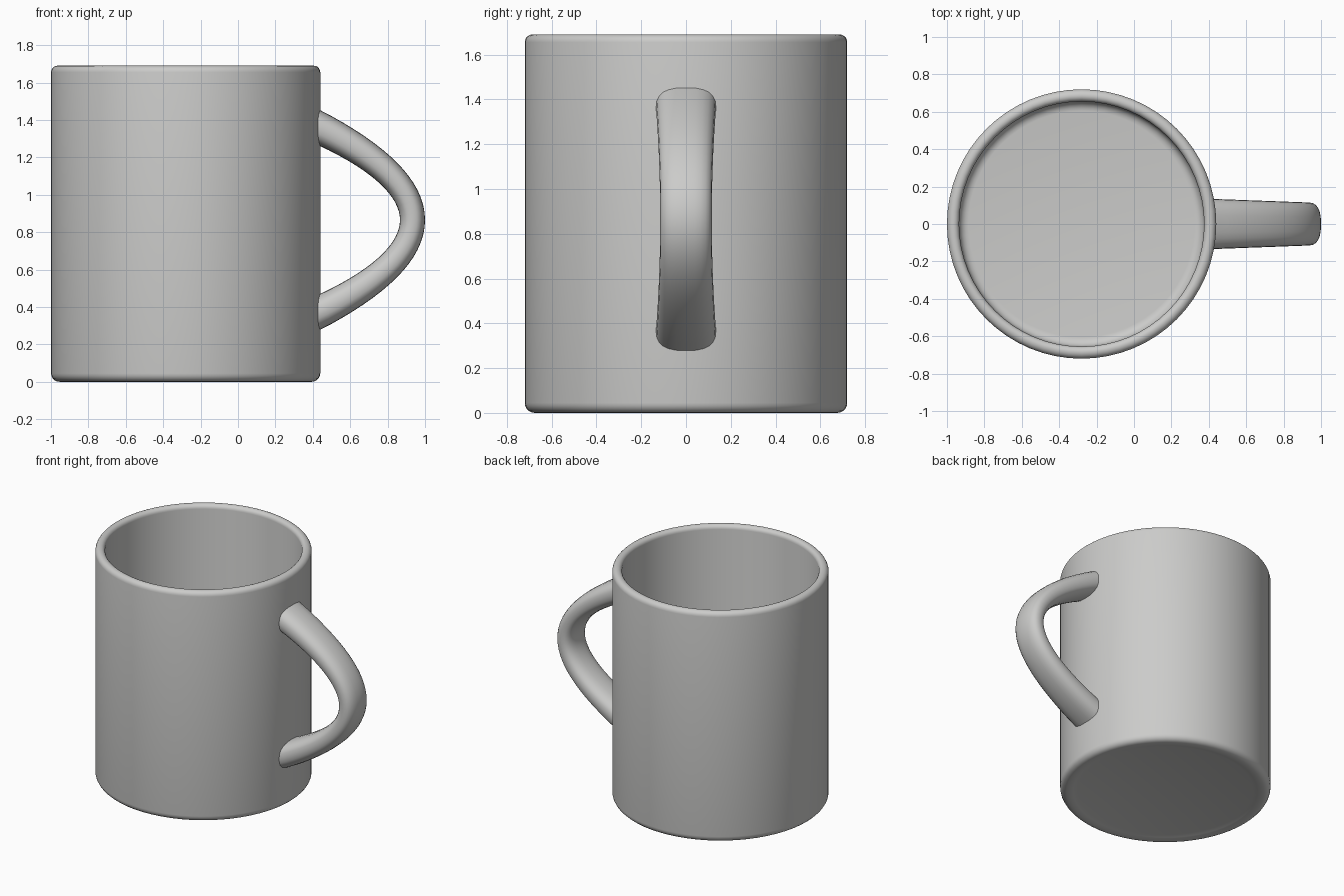
import bpy, bmesh, math
from mathutils import Vector

cube = bpy.data.objects.get("Cube")
if cube:
    bpy.data.objects.remove(cube)

CENTRE_X = -0.28
GREY = (0.6, 0.6, 0.59, 1)

glaze = bpy.data.materials.new("grey_glaze")
glaze.use_nodes = True
glaze.diffuse_color = GREY
glaze.node_tree.nodes["Principled BSDF"].inputs["Base Color"].default_value = GREY


def finish(name, bm):
    bmesh.ops.recalc_face_normals(bm, faces=bm.faces[:])
    mesh = bpy.data.meshes.new(name)
    bm.to_mesh(mesh)
    bm.free()
    mesh.materials.append(glaze)
    obj = bpy.data.objects.new(name, mesh)
    bpy.context.collection.objects.link(obj)
    bpy.ops.object.select_all(action="DESELECT")
    obj.select_set(True)
    bpy.context.view_layer.objects.active = obj
    bpy.ops.object.shade_smooth_by_angle(angle=math.radians(50))
    return obj


def bridge(bm, a, b):
    for i in range(len(a)):
        j = (i + 1) % len(a)
        bm.faces.new((a[i], a[j], b[j], b[i]))


def fillet(cx, cz, radius, start, end, steps=5):
    angles = [math.radians(start + (end - start) * i / steps) for i in range(steps + 1)]
    return [(cx + radius * math.cos(a), cz + radius * math.sin(a)) for a in angles]


# Mug body: one lathed profile from the base, over the rim, to the inner floor
profile = [(0.60, 0.012), (0.63, 0.004), (0.655, 0)]
profile += fillet(0.675, 0.045, 0.045, -90, 0)
profile += fillet(0.685, 1.655, 0.035, 0, 90)
profile += fillet(0.685, 1.66, 0.03, 90, 180)
profile += fillet(0.605, 0.13, 0.05, 0, -90)
bm = bmesh.new()
SIDES = 64
rings = []
for r, z in profile:
    rings.append([bm.verts.new((CENTRE_X + r * math.cos(math.tau * i / SIDES),
                                r * math.sin(math.tau * i / SIDES), z))
                  for i in range(SIDES)])
for lower, upper in zip(rings, rings[1:]):
    bridge(bm, lower, upper)
bm.faces.new(rings[0])
bm.faces.new(rings[-1])
bmesh.ops.remove_doubles(bm, verts=bm.verts[:], dist=0.0005)
finish("mug_body", bm)

# Handle: rounded oval section swept along a parabola, wider at both ends
bm = bmesh.new()
STEPS, AROUND = 32, 24
REACH, MID_Z, HALF_SPAN, CURVE = 0.933, 0.865, 0.51, 0.487
rings = []
for s in range(STEPS + 1):
    t = 2 * s / STEPS - 1
    dz = HALF_SPAN * t
    centre = Vector((REACH - dz * dz / CURVE, 0, MID_Z + dz))
    normal = Vector((1, 0, 2 * dz / CURVE)).normalized()
    thick = 0.067 + 0.021 * t * t
    wide = 0.115 + 0.02 * t * t
    if s in (0, STEPS):  # upright end sections sit inside the wall
        normal, thick = Vector((0, 0, math.copysign(1, t))), 0.098
    ring = []
    for i in range(AROUND):
        c, n = math.cos(math.tau * i / AROUND), math.sin(math.tau * i / AROUND)
        u = math.copysign(abs(c) ** 0.8, c) * thick
        v = math.copysign(abs(n) ** 0.8, n) * wide
        ring.append(bm.verts.new(centre + normal * u + Vector((0, v, 0))))
    rings.append(ring)
for a, b in zip(rings, rings[1:]):
    bridge(bm, a, b)
bm.faces.new(rings[0])
bm.faces.new(rings[-1])
finish("handle", bm)
